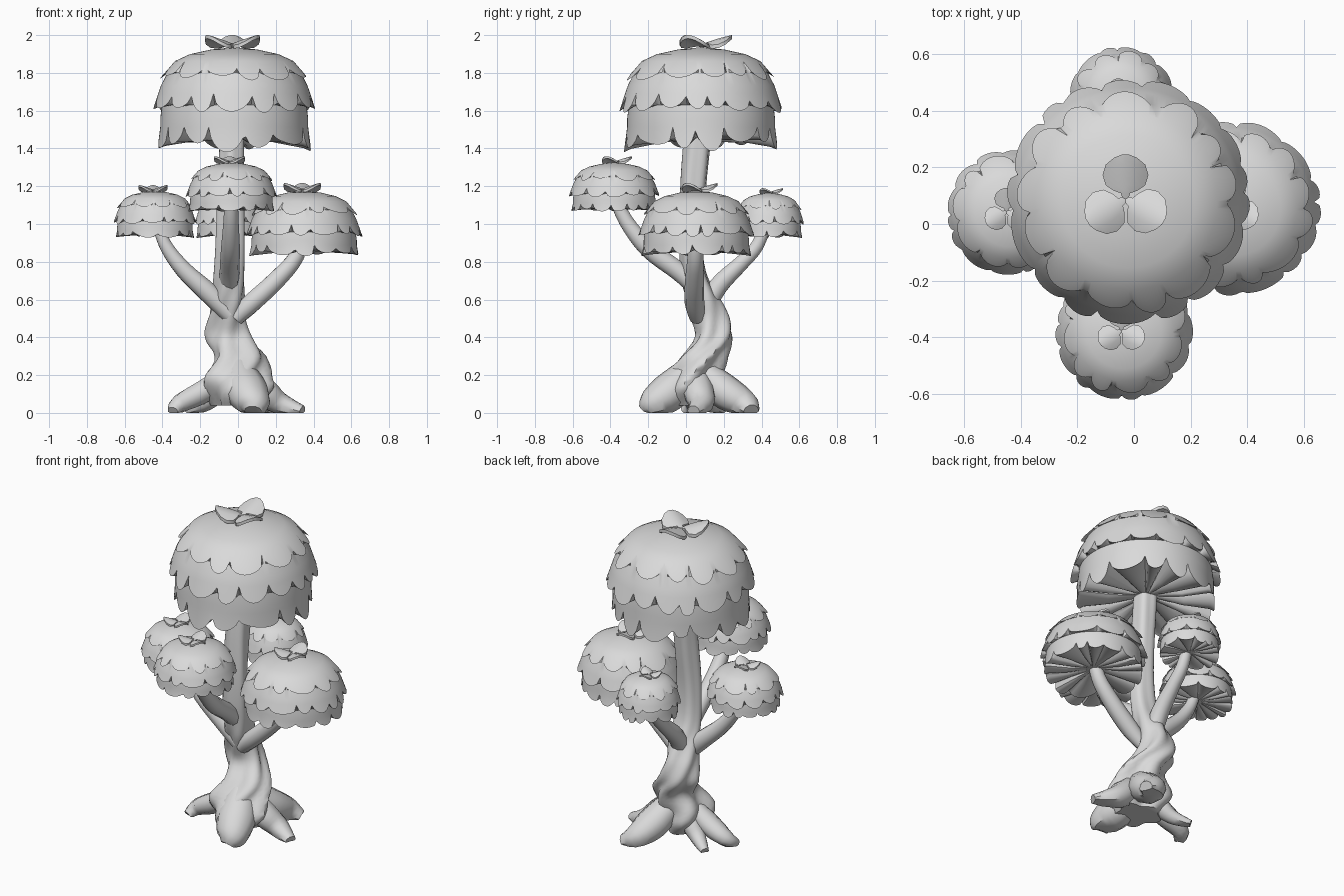
import bpy, bmesh, math, random
from mathutils import Vector, Matrix

if "Cube" in bpy.data.objects:
    bpy.data.objects.remove(bpy.data.objects["Cube"])

random.seed(4)
grey = bpy.data.materials.new("light_grey")
grey.diffuse_color = (0.7, 0.7, 0.7, 1)
grey.use_nodes = True
grey.node_tree.nodes["Principled BSDF"].inputs["Base Color"].default_value = grey.diffuse_color


def finish(name, bm, angle=40):
    bmesh.ops.recalc_face_normals(bm, faces=bm.faces)
    mesh = bpy.data.meshes.new(name)
    bm.to_mesh(mesh)
    bm.free()
    mesh.materials.append(grey)
    ob = bpy.data.objects.new(name, mesh)
    bpy.context.collection.objects.link(ob)
    bpy.ops.object.select_all(action='DESELECT')
    ob.select_set(True)
    bpy.context.view_layer.objects.active = ob
    bpy.ops.object.shade_smooth_by_angle(angle=math.radians(angle))
    return ob


def loft(name, rings, angle=40):
    """Skin closed rings of equal length and cap both ends."""
    bm = bmesh.new()
    rows = [[bm.verts.new(p) for p in ring] for ring in rings]
    n = len(rows[0])
    for a, b in zip(rows, rows[1:]):
        for i in range(n):
            j = (i + 1) % n
            bm.faces.new((a[i], a[j], b[j], b[i]))
    bm.faces.new(rows[0])
    bm.faces.new(rows[-1])
    return finish(name, bm, angle)


def spline(pts, steps=4):
    """Catmull-Rom through points of any dimension."""
    p = [pts[0]] + list(pts) + [pts[-1]]
    out = []
    for k in range(1, len(p) - 2):
        for s in range(steps):
            t = s / steps
            out.append([0.5 * (2 * b + (c - a) * t + (2 * a - 5 * b + 4 * c - d) * t * t
                               + (3 * b - a - 3 * c + d) * t ** 3)
                        for a, b, c, d in zip(p[k - 1], p[k], p[k + 1], p[k + 2])])
    return out + [list(pts[-1])]


def limb(name, pts, sides=10, tall=1.0, ground=False):
    """Tapered tube along (x, y, z, radius) points."""
    path = spline(pts)
    rings = []
    for k, q in enumerate(path):
        d = Vector(path[min(k + 1, len(path) - 1)][:3]) - Vector(path[max(k - 1, 0)][:3])
        d.normalize()
        side = d.cross(Vector((0, 0, 1))).normalized()
        up = side.cross(d)
        ring = []
        for i in range(sides):
            a = math.tau * i / sides
            v = Vector(q[:3]) + q[3] * (side * math.cos(a) + up * math.sin(a) * tall)
            if ground:
                v.z = max(v.z, 0.0005 * k / len(path))
            ring.append(v)
        rings.append(ring)
    return loft(name, rings)


# Twisted trunk: x, y, z, half width x, half width y, ridge depth
trunk = [(0.0, 0.03, 0.04, .13, .12, .14), (0.0, 0.03, .12, .17, .155, .15),
         (-0.01, 0.04, .2, .16, .15, .14), (0.01, 0.09, .3, .13, .115, .13),
         (-.045, .145, .4, .115, .095, .12), (-.06, .13, .5, .095, .095, .10),
         (-.05, .09, .6, .085, .09, .08), (-.045, .04, .75, .08, .065, .06),
         (-.04, .025, .95, .075, .06, .06), (-.035, .04, 1.2, .068, .068, .06),
         (-.03, .06, 1.42, .065, .07, .06), (-.03, .07, 1.6, .06, .065, .06)]
rings = []
for x, y, z, rx, ry, ridge in spline(trunk, 4):
    twist = 4.2 * min(z, .7)
    ring = []
    for i in range(30):
        a = math.tau * i / 30
        f = 1 + ridge * math.sin(5 * (a - twist)) + .5 * ridge * math.sin(3 * a + 9 * z)
        ring.append(Vector((x + rx * f * math.cos(a), y + ry * f * math.sin(a), z)))
    rings.append(ring)
loft("trunk", rings, 50)

# Roots: tip x, tip y, thickness, bend
roots = [(.20, .345, .085, .03), (-.345, -.01, .058, .04), (-.265, .19, .05, -.03),
         (.08, -.215, .095, -.02), (.34, .04, .07, .04)]
for k, (x, y, r, bend) in enumerate(roots):
    cx, cy = 0.0, 0.05
    dx, dy = x - cx, y - cy
    limb(f"root_{k + 1}", [
        (cx + .08 * dx, cy + .08 * dy, .24, r * .8),
        (cx + .44 * dx - bend * .5, cy + .44 * dy + bend * .5, .12, r * 1.2),
        (cx + .77 * dx - bend, cy + .77 * dy + bend, .05, r * .95),
        (x, y, .008, r * .5)], tall=.9, ground=True)

# Branches
limb("branch_left", [(-.04, .07, .52, .05), (-.15, .06, .63, .055), (-.29, .045, .76, .046),
                     (-.39, .04, .90, .035), (-.44, .04, 1.06, .03)])
limb("branch_right", [(-.01, .06, .50, .04), (.07, .045, .58, .052), (.20, .045, .70, .05),
                      (.31, .05, .83, .042), (.36, .055, 1.0, .035)])
limb("branch_front", [(-.045, .06, .66, .05), (-.045, -.04, .75, .052), (-.04, -.2, .87, .05),
                      (-.037, -.32, 1.02, .04), (-.035, -.39, 1.18, .033)])
limb("branch_back", [(-.05, .09, .52, .05), (-.05, .17, .67, .052), (-.045, .29, .79, .042),
                     (-.045, .38, .89, .036), (-.045, .44, 1.05, .03)])

# Canopy profile as (radius, drop); hem rows carry the tier of their scallops
PROFILE = [(.02, .0, None), (.28, .02, None), (.54, .065, None), (.72, .13, None), (.92, .31, 0),
           (.81, .24, None), (.89, .36, None), (.925, .44, None), (1.0, .62, 1),
           (.88, .55, None), (.90, .68, None), (.90, .76, None), (.92, .99, 2),
           (.86, .93, 2), (.50, .93, 3), (.12, .84, None)]
COLS = 160


def scallops(count):
    """Hem length around the rim: uneven leaf lobes with sharp notches."""
    out = []
    left = COLS
    for k in range(count):
        w = left if k == count - 1 else round(left / (count - k)) + random.choice((-4, -2, -1, 1, 3, 4))
        w = max(5, w)
        left -= w
        long = random.uniform(.75, 1.05)
        low = random.choice((.0, .15, .4))
        lean = random.uniform(.75, 1.35)
        for i in range(w):
            out.append(low + (long - low) * math.sin(math.pi * (i / w) ** lean) ** .55 if i else low)
    return (out + out)[:COLS]


def canopy(name, x, y, top, R, H, squash, lobes):
    tiers = [scallops(c) for c in lobes]
    tiers = [t[s:] + t[:s] for t, s in zip(tiers, (0, 5, 2))]
    rings = []
    for k, (r, d, tier) in enumerate(PROFILE):
        pr, pd, _ = PROFILE[k - 1]
        ring = []
        for i in range(COLS):
            a = math.tau * i / COLS
            low = .5 + .5 * math.cos(4 * a)     # skirt hangs lower at the four sides
            rr, dd = r, d
            if tier == 3:                       # pleated underside
                dd = d - .14 + .12 * tiers[2][i]
            elif k == 13:                       # inner lip of the lowest hem
                dd = .74 + .17 * tiers[2][i] + .06 * low
            elif tier is not None:
                t = tiers[tier][i]
                if tier == 2:
                    d, r = .93 + .07 * low, .91 + .03 * low
                rr, dd = pr + (r - pr) * t, pd + (d - pd) * t
            dd = 1 - (1 - min(dd, 1)) ** squash
            ring.append(Vector((x + R * rr * math.cos(a), y + R * rr * math.sin(a), top - H * dd)))
        rings.append(ring)
    loft(name, rings, 38)


def leaf(bm, x, y, z, s, ang):
    """Round domed leaf rising away from the crown, narrowing to a stalk."""
    turn = Matrix.Translation((x, y, z)) @ Matrix.Rotation(ang, 4, 'Z')
    layers = []
    for off in (.24, 0.0):
        grid = []
        for u, w in [(0.0, .12), (.25, .2), (.36, .5), (.6, .86), (1.05, 1.0),
                     (1.5, .86), (1.8, .5), (1.93, .18)]:
            row = []
            for v in (-1, -.5, 0, .5, 1):
                h = .08 + .40 * u - .05 * u * u - .38 * (v * w) ** 2 + off
                row.append(bm.verts.new(turn @ Vector((u * s, v * w * s, h * s))))
            grid.append(row)
        layers.append(grid)
    up, lo = layers
    rim = lambda g: g[0][:-1] + [r[-1] for r in g[:-1]] + g[-1][:0:-1] + [r[0] for r in g[:0:-1]]
    for g in layers:
        for a, b in zip(g, g[1:]):
            for i in range(4):
                bm.faces.new((a[i], a[i + 1], b[i + 1], b[i]))
    ru, rl = rim(up), rim(lo)
    for i in range(len(ru)):
        j = (i + 1) % len(ru)
        bm.faces.new((ru[i], ru[j], rl[j], rl[i]))


# name, x, y, top, radius, height, squash, lobes per tier, leaf size
crowns = [("main", -.02, .08, 1.935, .435, .555, 1.0, (13, 17, 15), .081),
          ("front", -.035, -.38, 1.325, .243, .26, 1.25, (11, 15, 14), .046),
          ("left", -.44, .04, 1.175, .222, .25, 1.25, (11, 14, 14), .043),
          ("right", .35, .055, 1.175, .31, .345, 1.25, (12, 15, 15), .055),
          ("back", -.045, .44, 1.165, .187, .24, 1.25, (10, 14, 14), .036)]
for name, x, y, top, R, H, squash, lobes, s in crowns:
    canopy(name + "_canopy", x, y, top, R, H, squash, lobes)
    bm = bmesh.new()
    for ang in (90, 212, 330):
        leaf(bm, x - .01, y + .1 * s, top - .008, s, math.radians(ang))
    finish(name + "_crown_leaves", bm)
